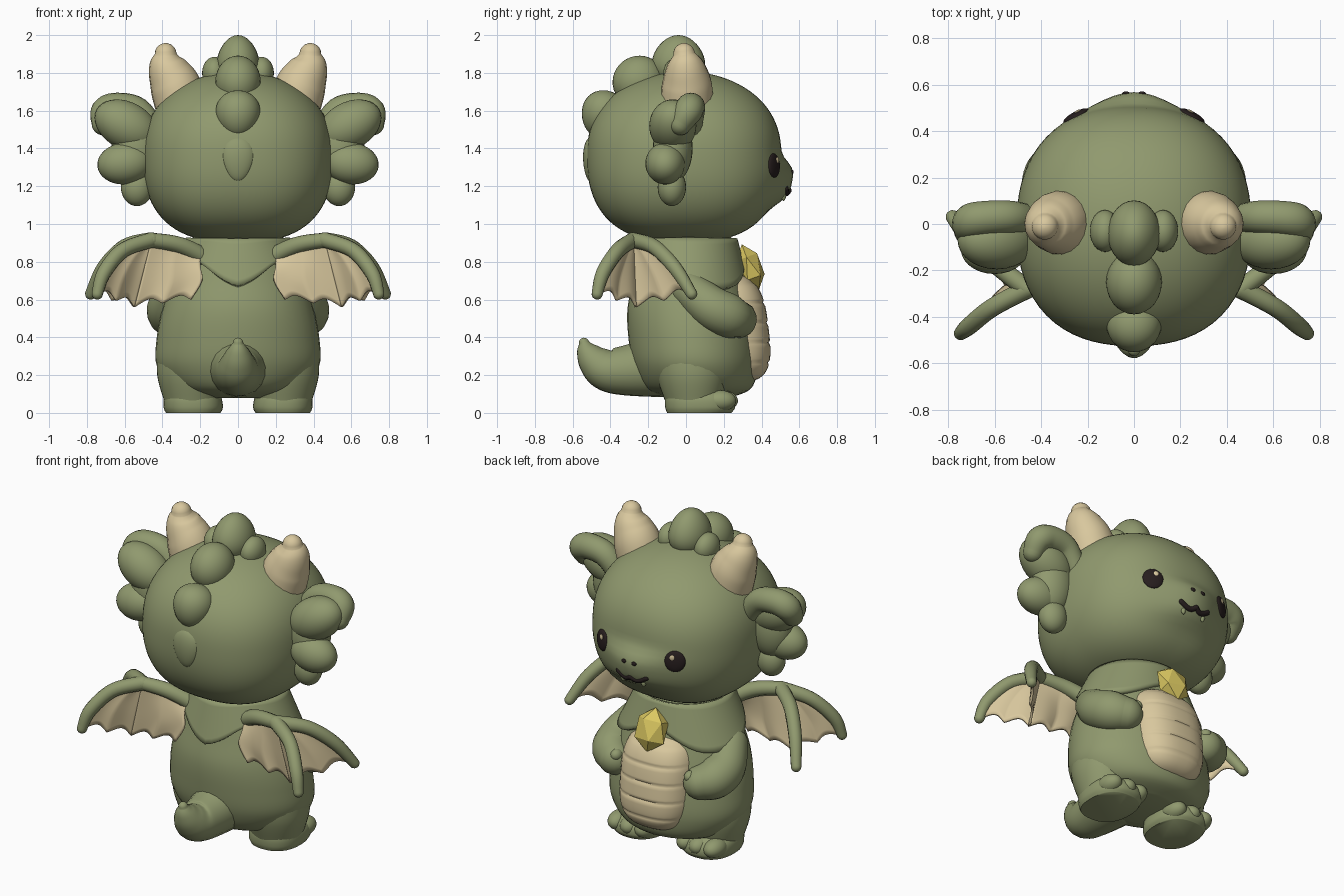
import bpy, bmesh, math
from mathutils import Vector, Matrix, Euler
from mathutils.bvhtree import BVHTree

cube = bpy.data.objects.get("Cube")
if cube:
    bpy.data.objects.remove(cube, do_unlink=True)


def material(name, rgb):
    m = bpy.data.materials.new(name)
    m.use_nodes = True
    m.diffuse_color = (*rgb, 1)
    m.node_tree.nodes["Principled BSDF"].inputs["Base Color"].default_value = (*rgb, 1)
    return m


GREEN = material("moss green", (0.28, 0.32, 0.157))
BEIGE = material("warm beige", (0.69, 0.575, 0.34))
GOLD = material("gold", (0.71, 0.58, 0.12))
DARK = material("dark brown", (0.02, 0.013, 0.013))


# Shared builders
def finish(name, bm, mat, mirror=False, thick=0, smooth=True):
    bmesh.ops.recalc_face_normals(bm, faces=bm.faces)
    me = bpy.data.meshes.new(name)
    bm.to_mesh(me)
    bm.free()
    me.materials.append(mat)
    ob = bpy.data.objects.new(name, me)
    bpy.context.collection.objects.link(ob)
    if mirror:
        ob.modifiers.new("mirror", "MIRROR").use_mirror_merge = False
    if thick:
        mod = ob.modifiers.new("thickness", "SOLIDIFY")
        mod.thickness, mod.offset = thick, 0
    if smooth:
        bpy.ops.object.select_all(action="DESELECT")
        ob.select_set(True)
        bpy.context.view_layer.objects.active = ob
        bpy.ops.object.shade_smooth_by_angle(angle=math.radians(60))


def spline(pts, n=6):
    """Catmull-Rom samples through tuples of any length."""
    out = []
    for i in range(len(pts) - 1):
        a, b, c, d = pts[max(i - 1, 0)], pts[i], pts[i + 1], pts[min(i + 2, len(pts) - 1)]
        for k in range(n):
            t = k / n
            out.append(tuple(q + 0.5 * t * (r - p + t * (2 * p - 5 * q + 4 * r - s + t * (3 * (q - r) + s - p)))
                             for p, q, r, s in zip(a, b, c, d)))
    return out + [tuple(pts[-1])]


def grid(name, rows, mat, wrap=True, caps=True, **kw):
    bm = bmesh.new()
    vs = [[bm.verts.new(p) for p in row] for row in rows]
    n = len(rows[0])
    for lo, hi in zip(vs, vs[1:]):
        for j in range(n if wrap else n - 1):
            k = (j + 1) % n
            bm.faces.new((lo[j], lo[k], hi[k], hi[j]))
    if caps:
        bm.faces.new(vs[0])
        bm.faces.new(vs[-1])
    finish(name, bm, mat, **kw)


def ball(name, c, r, mat=GREEN, rot=(0, 0, 0), pinch=0, **kw):
    bm = bmesh.new()
    bmesh.ops.create_uvsphere(bm, u_segments=28, v_segments=18, radius=1)
    for v in bm.verts:
        k = 1 - pinch * v.co.z
        v.co.x *= k
        v.co.y *= k
    bm.transform(Matrix.LocRotScale(Vector(c), Euler(rot), Vector(r)))
    finish(name, bm, mat, **kw)


def loft(name, rings, mat, power=2, **kw):
    """Stacked superellipse rings given as centre x, y, z and radii x, y."""
    rows = []
    for cx, cy, z, rx, ry in rings:
        row = []
        for j in range(40):
            a = math.tau * j / 40
            c, s = math.cos(a), math.sin(a)
            k = (abs(c) ** power + abs(s) ** power) ** (-1 / power)
            row.append((cx + rx * c * k, cy + ry * s * k, z))
        rows.append(row)
    grid(name, rows, mat, **kw)


def tube(name, pts, mat=GREEN, sides=18, **kw):
    """Round-ended tapering tube through points given as x, y, z, radius."""
    path = [(Vector(p[:3]), p[3]) for p in spline(pts)]
    centres = [p for p, r in path]
    tang = [(centres[min(i + 1, len(path) - 1)] - centres[max(i - 1, 0)]).normalized() for i in range(len(path))]
    steps = [(p, t, r) for (p, r), t in zip(path, tang)]
    arcs = [math.pi / 2 * k / 5 for k in (4.8, 4, 3, 2, 1)]
    (p0, t0, r0), (p1, t1, r1) = steps[0], steps[-1]
    head = [(p0 - t0 * r0 * math.sin(a), t0, r0 * math.cos(a)) for a in arcs]
    tail = [(p1 + t1 * r1 * math.sin(a), t1, r1 * math.cos(a)) for a in reversed(arcs)]
    rows, n = [], t0.orthogonal()
    for p, t, r in head + steps + tail:
        n = (n - t * n.dot(t)).normalized()
        b = t.cross(n)
        rows.append([p + r * (n * math.cos(math.tau * j / sides) + b * math.sin(math.tau * j / sides))
                     for j in range(sides)])
    grid(name, rows, mat, **kw)


# Head: rounded crown, fuller jaw, and a front that swells into a soft muzzle
bm = bmesh.new()
bmesh.ops.create_uvsphere(bm, u_segments=72, v_segments=48, radius=1)
for v in bm.verts:
    power = 2.35 - 0.25 * v.co.z
    k = sum(abs(q) ** power for q in v.co) ** (-1 / power)
    v.co = Vector((0, -0.01, 1.355)) + Vector((0.505, 0.515, 0.452)) * v.co * k
    if v.co.y > 0:
        v.co.y += 0.068 * math.exp(-(v.co.x / 0.19) ** 2 - ((v.co.z - 1.22) / 0.12) ** 4)
head_tree = BVHTree.FromBMesh(bm)
finish("head", bm, GREEN)


def face_y(x, z):
    return head_tree.ray_cast(Vector((x, 2, z)), Vector((0, -1, 0)))[0].y


# Face
turn = math.radians(-28)
ey = face_y(0.25, 1.31) - 0.004
ball("eyes", (0.25, ey, 1.31), (0.06, 0.018, 0.064), DARK, (0.06, 0, turn), mirror=True)
ball("eye_highlights", (0.243, ey + 0.019, 1.337), (0.015, 0.006, 0.017), BEIGE, (0, 0, turn), mirror=True)
ball("nostrils", (0.035, face_y(0.035, 1.275), 1.275), (0.016, 0.008, 0.012), DARK, mirror=True)
mouth = [(0, 1.178), (0.03, 1.163), (0.06, 1.168), (0.095, 1.188)]
tube("mouth", [(x, face_y(x, z) - 0.006, z, 0.016) for x, z in mouth], DARK, sides=10, mirror=True)
ball("fangs", (0.07, face_y(0.07, 1.142), 1.142), (0.014, 0.012, 0.02), pinch=-0.3, mirror=True)

# Horns and the crest running down the back of the head
tube("horns", [(0.305, 0.005, 1.65, 0.14), (0.335, 0.005, 1.74, 0.133), (0.365, 0, 1.81, 0.112),
               (0.38, -0.005, 1.86, 0.09), (0.383, -0.01, 1.9, 0.058)], BEIGE, mirror=True)
ball("crest_top", (0, -0.04, 1.865), (0.112, 0.14, 0.135), pinch=0.15)
ball("crest_side_bumps", (0.125, -0.03, 1.8), (0.065, 0.09, 0.085), mirror=True)
ball("crest_upper", (0, -0.25, 1.755), (0.12, 0.14, 0.135), rot=(0.5, 0, 0))
ball("crest_middle", (0, -0.435, 1.58), (0.118, 0.12, 0.127), rot=(-0.35, 0, 0), pinch=-0.12)
ball("crest_lower", (0, -0.5, 1.345), (0.09, 0.045, 0.12), rot=(-0.05, 0, 0), pinch=-0.2)

# Frilled ears: a curled rim over three lobes
ball("ear_upper_lobes", (0.59, -0.07, 1.52), (0.18, 0.125, 0.125), rot=(0, -0.5, 0), mirror=True)
tube("ear_rims", [(0.44, 0.02, 1.49, 0.06), (0.53, 0.03, 1.6, 0.07), (0.64, 0.025, 1.62, 0.075),
                  (0.705, 0.01, 1.595, 0.075), (0.715, -0.03, 1.53, 0.06)], mirror=True)
ball("ear_middle_lobes", (0.6, -0.11, 1.32), (0.145, 0.105, 0.11), rot=(0, 0.1, 0), mirror=True)
ball("ear_roots", (0.54, -0.07, 1.4), (0.13, 0.105, 0.18), mirror=True)
ball("ear_lower_lobes", (0.535, -0.075, 1.195), (0.085, 0.075, 0.1), mirror=True)

# Body, legs and feet
loft("body", spline([(0, 0.07, 0.08, 0.18, 0.16), (0, 0.065, 0.13, 0.34, 0.28), (0, 0.05, 0.25, 0.43, 0.33),
                     (0, 0.035, 0.4, 0.43, 0.34), (0, 0.02, 0.55, 0.4, 0.33), (0, 0.015, 0.7, 0.35, 0.295),
                     (0, 0.01, 0.85, 0.28, 0.26), (0, 0, 0.95, 0.23, 0.23)]), GREEN)
loft("legs", spline([(0.24, 0.04, 0.06, 0.15, 0.15), (0.245, 0.035, 0.2, 0.183, 0.19),
                     (0.245, 0.03, 0.36, 0.18, 0.2)]), GREEN, mirror=True)
loft("feet", spline([(0.237, 0.07, 0, 0.145, 0.17), (0.237, 0.075, 0.03, 0.157, 0.185),
                     (0.24, 0.07, 0.08, 0.152, 0.18), (0.24, 0.05, 0.13, 0.125, 0.14)]),
     GREEN, power=2.4, mirror=True)
for i, (x, y) in enumerate([(0.145, 0.18), (0.237, 0.19), (0.33, 0.18)]):
    ball(f"toes_{i + 1}", (x, y, 0.064), (0.06, 0.085, 0.056), mirror=True)

# Segmented belly plate
rings = []
for i in range(61):
    t = -0.995 + 1.99 * i / 60
    f = (1 - abs(t) ** 3.2) ** (1 / 3.2)
    groove = 1 - 0.04 * max(0, math.cos(math.pi * 5.5 * (t + 1))) ** 10
    z = 0.45 + 0.29 * t
    rings.append((0, 0.215 - 0.12 * (z - 0.45), z, 0.235 * f, 0.222 * f * groove))
loft("belly_plate", rings, BEIGE, power=2.6)

# Arms and tail
tube("arms", [(0.32, 0.02, 0.65, 0.1), (0.365, 0.13, 0.56, 0.115), (0.35, 0.22, 0.515, 0.118),
              (0.295, 0.275, 0.495, 0.1)], mirror=True)
ball("thumbs", (0.255, 0.32, 0.54), (0.035, 0.04, 0.035), mirror=True)
tube("tail", [(0, -0.13, 0.25, 0.17), (0, -0.31, 0.225, 0.135), (0, -0.42, 0.23, 0.115),
              (0, -0.485, 0.275, 0.09), (0, -0.525, 0.33, 0.058), (0, -0.54, 0.37, 0.028)])

# Shoulder cape with a hem that dips at the back and over the arms
hem = [h for (h,) in spline([(0.78,), (0.66,), (0.69,), (0.8,), (0.67,)], 8)]
hem += hem[-2:0:-1]
rows = []
for i in range(9):
    row = []
    for j, low in enumerate(hem):
        a = math.tau * j / len(hem)
        z = 0.92 + (low - 0.92) * i / 8
        d = (0.92 - z) / 0.25
        row.append(((0.26 + 0.125 * d) * math.sin(a), 0.005 + (0.25 + 0.065 * d) * math.cos(a), z))
    rows.append(row)
grid("cape", rows, GREEN, caps=False, thick=0.035)

# Faceted gem clasp
bm = bmesh.new()
bmesh.ops.create_icosphere(bm, subdivisions=1, radius=1)
bm.transform(Matrix.LocRotScale(Vector((0, 0.34, 0.77)), Euler((0.35, 0, 0)), Vector((0.11, 0.07, 0.13))))
finish("gem", bm, GOLD, smooth=False)

# Wings: an arm splitting into two fingers, with membranes meeting at a central fold
APEX = (0.46, -0.28, 0.915)
rear = [APEX, (0.61, -0.36, 0.86), (0.71, -0.44, 0.74), (0.745, -0.47, 0.63)]
fore = [APEX, (0.6, -0.17, 0.88), (0.71, -0.06, 0.77), (0.78, 0.03, 0.63)]
fold = [APEX, (0.49, -0.275, 0.8), (0.52, -0.27, 0.68), (0.55, -0.265, 0.56)]
root = [(0.2, -0.2, 0.85), (0.2, -0.24, 0.78), (0.19, -0.26, 0.7), (0.25, -0.26, 0.6)]
tube("wing_arms", [(0.12, -0.15, 0.79, 0.05), (0.3, -0.23, 0.885, 0.045), (*APEX, 0.04)], sides=12, mirror=True)
for label, line in (("rear", rear), ("fore", fore)):
    tube(f"wing_{label}_fingers", [(*p, r) for p, r in zip(line, (0.042, 0.04, 0.038, 0.03))],
         sides=12, mirror=True)


def membrane(name, a, b):
    a, b = spline(a, 8), spline(b, 8)
    rows = []
    for i in range(25):
        u = i / 24
        wave = abs(math.sin(math.tau * u))
        row = []
        for j in range(13):
            t = j / 12 * (1 - 0.12 * wave) * (len(a) - 1)
            k = min(int(t), len(a) - 2)
            p = Vector(a[k]).lerp(Vector(a[k + 1]), t - k)
            q = Vector(b[k]).lerp(Vector(b[k + 1]), t - k)
            row.append(p.lerp(q, u) + Vector((0, 0.015 * wave * j / 12, 0)))
        rows.append(row)
    grid(name, rows, BEIGE, wrap=False, caps=False, mirror=True, thick=0.014)


membrane("wing_inner_membranes", root, fold)
membrane("wing_rear_membranes", fold, rear)
membrane("wing_fore_membranes", fold, fore)
